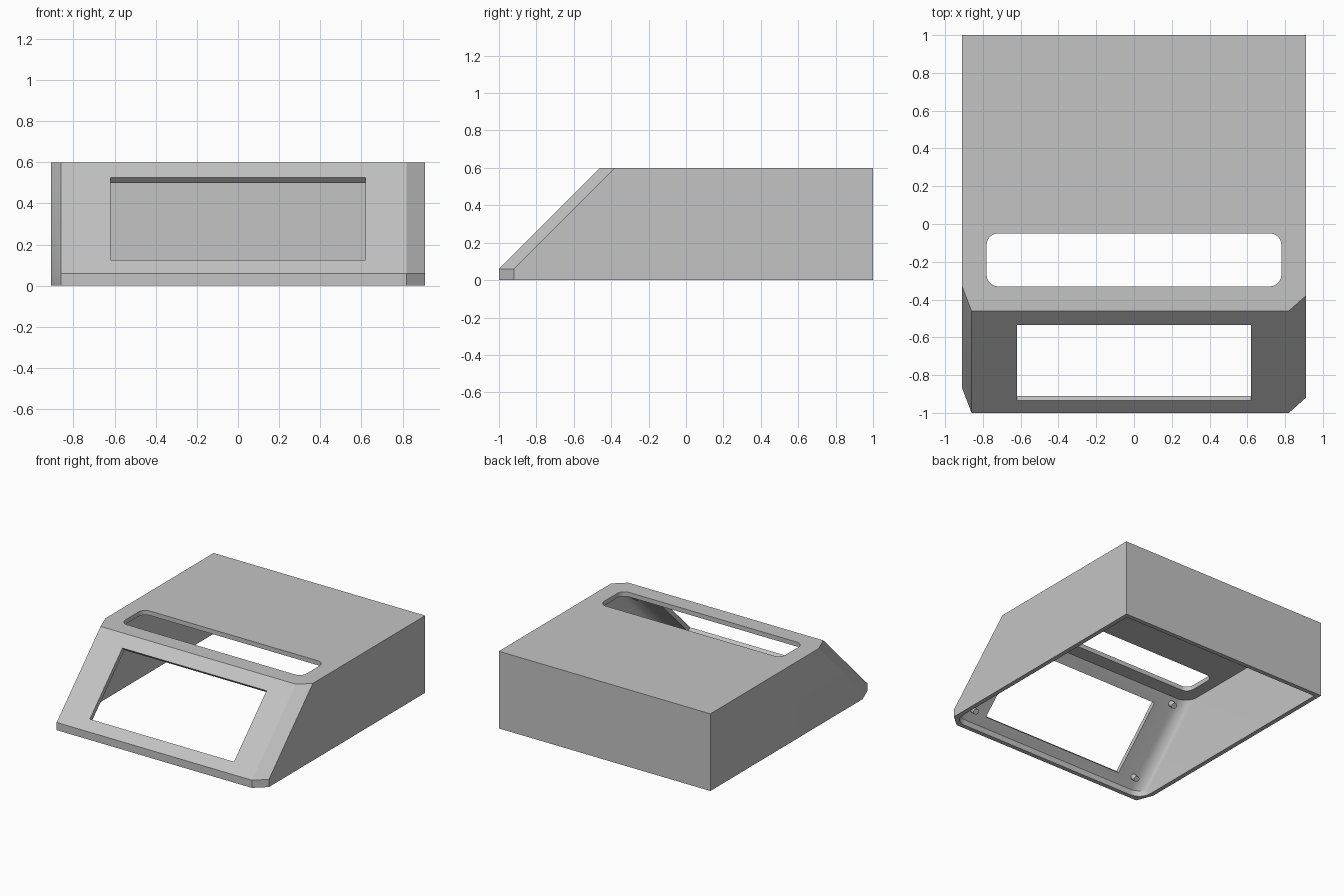
import bpy, bmesh, math
from mathutils import Matrix, Vector

cube = bpy.data.objects.get("Cube")
if cube:
    bpy.data.objects.remove(cube, do_unlink=True)

grey = bpy.data.materials.new("light_grey")
grey.use_nodes = True
grey.diffuse_color = (0.55, 0.55, 0.55, 1)
grey.node_tree.nodes["Principled BSDF"].inputs["Base Color"].default_value = grey.diffuse_color


def make_object(name, bm):
    bmesh.ops.recalc_face_normals(bm, faces=bm.faces)
    mesh = bpy.data.meshes.new(name)
    bm.to_mesh(mesh)
    bm.free()
    mesh.materials.append(grey)
    obj = bpy.data.objects.new(name, mesh)
    bpy.context.collection.objects.link(obj)
    return obj


def loft(name, front, back, half_width, levels):
    """Stack one plan outline; front points slide in y at each (z, y) level."""
    bm = bmesh.new()
    rings = []
    for z, y in levels:
        plan = [(half_width, back)] + [(px, py + y) for px, py in front] + [(-half_width, back)]
        rings.append([bm.verts.new((px, py, z)) for px, py in plan])
    n = len(rings[0])
    for low, high in zip(rings, rings[1:]):
        for i in range(n):
            j = (i + 1) % n
            bm.faces.new((low[i], low[j], high[j], high[i]))
    bm.faces.new(rings[0])
    bm.faces.new(rings[-1])
    return make_object(name, bm)


def box(name, size, matrix):
    bm = bmesh.new()
    bmesh.ops.create_cube(bm, size=1)
    bmesh.ops.scale(bm, vec=size, verts=bm.verts)
    bmesh.ops.transform(bm, matrix=matrix, verts=bm.verts)
    return bm


# Outer housing, with unequal chamfers beside the sloping front
W, H, T = 0.91, 0.6, 0.035
chamfers = [(W, 0.08), (0.82, 0), (-0.86, 0), (-W, 0.13)]
housing = loft("housing", chamfers, 1, W, [(0, -1), (0.06, -1), (H, -0.46)])

# Hollow inside, with rounded corners beside the slope
R, steps = 0.1, 8
arc = []
for i in range(steps + 1):
    a = math.radians(90 * i / steps)
    arc.append((W - T - R + R * math.cos(a), R - R * math.sin(a)))
inner = arc + [(-x, y) for x, y in reversed(arc)]
cavity = loft("cavity_cutter", inner, 1 - T, W - T,
              [(-0.1, T - 1), (0.045, T - 1), (H - T, -0.445)])

# Display window, cut square to the slope
tilt = Matrix.Rotation(math.radians(45), 4, 'X')
window = make_object("window_cutter", box(
    "window", (1.24, 0.4 * math.sqrt(2), 0.16),
    Matrix.Translation((0, -0.735, 0.325)) @ tilt))

# Rounded slot through the top
bm = box("slot", (1.56, 0.28, 0.2), Matrix.Translation((0, -0.19, H)))
uprights = [e for e in bm.edges
            if abs(e.verts[0].co.z - e.verts[1].co.z) > 0.1]
bmesh.ops.bevel(bm, geom=uprights, offset=0.06, segments=8, profile=0.5, affect='EDGES')
slot = make_object("slot_cutter", bm)

bpy.context.view_layer.objects.active = housing
for cutter in (cavity, window, slot):
    mod = housing.modifiers.new(cutter.name, 'BOOLEAN')
    mod.operation = 'DIFFERENCE'
    mod.solver = 'EXACT'
    mod.object = cutter
    bpy.ops.object.modifier_apply(modifier=mod.name)
    bpy.data.objects.remove(cutter, do_unlink=True)

# Four mounting pegs on the inner side of the slope
inward = Vector((0, 1, -1)).normalized()
parts = [housing]
for side, x in (("left", 0.75), ("right", -0.75)):
    for row, z in (("lower", 0.11), ("upper", 0.53)):
        bm = bmesh.new()
        bmesh.ops.create_cone(bm, cap_ends=True, segments=20,
                              radius1=0.022, radius2=0.022, depth=0.06)
        base = Vector((x, z - 1.01, z))
        bmesh.ops.transform(bm, verts=bm.verts,
                            matrix=Matrix.Translation(base + inward * 0.02) @ tilt)
        parts.append(make_object(f"{row}_{side}_peg", bm))

bpy.ops.object.select_all(action='DESELECT')
for part in parts:
    part.select_set(True)
bpy.ops.object.shade_smooth_by_angle(angle=math.radians(25))
